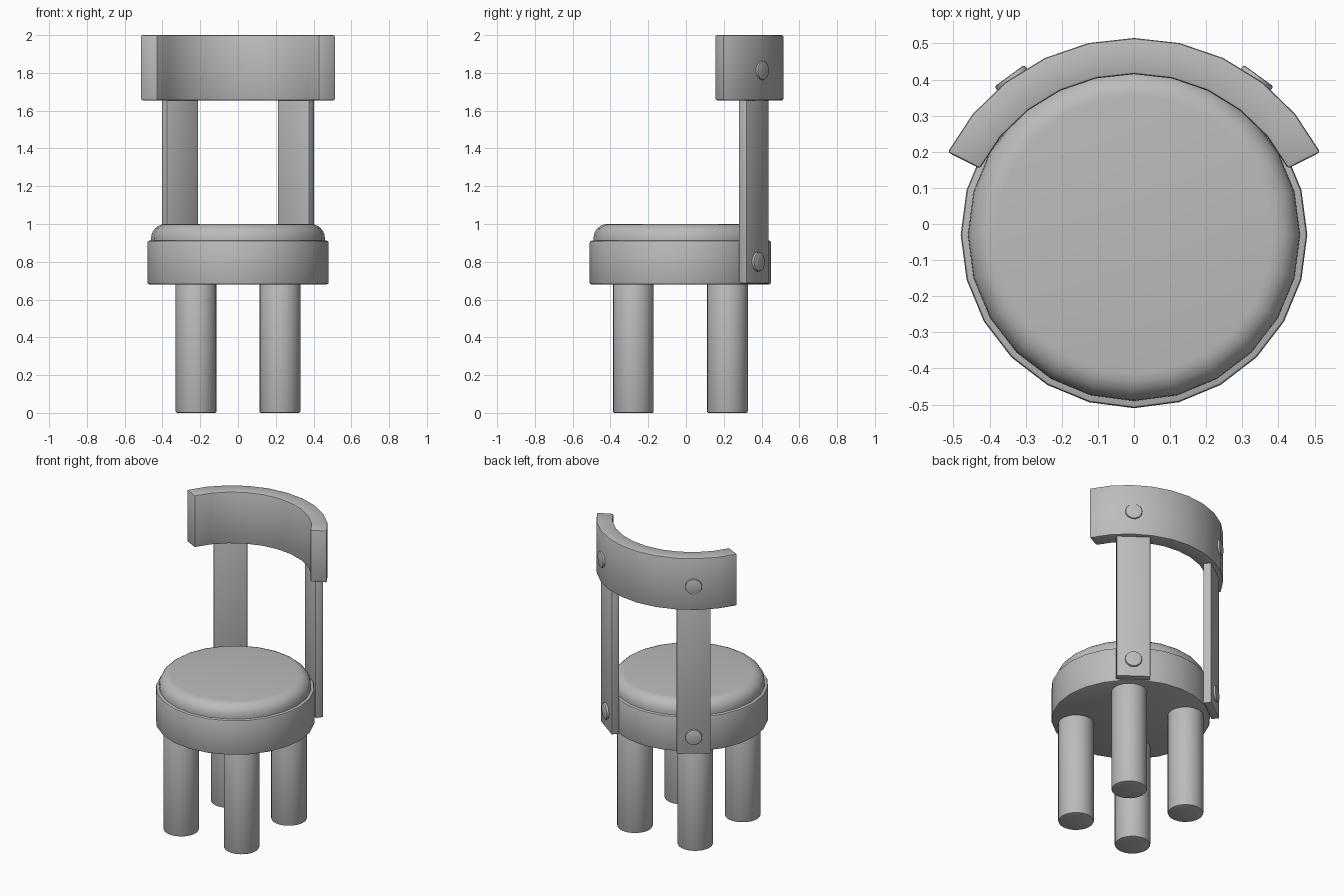
import bpy, bmesh
from math import radians, cos, sin, pi
from mathutils import Matrix, Vector

cube = bpy.data.objects.get("Cube")
if cube:
    bpy.data.objects.remove(cube, do_unlink=True)

grey = bpy.data.materials.new("plain grey")
grey.use_nodes = True
grey.diffuse_color = (0.5, 0.5, 0.5, 1)
grey.node_tree.nodes["Principled BSDF"].inputs["Base Color"].default_value = (0.5, 0.5, 0.5, 1)

SEAT_Y = -0.03                       # centre of the seat
BACK_Y = -0.064                      # centre of the backrest arc
INNER, OUTER = 0.479, 0.579          # backrest radii
POST_ANGLE = radians(54)


def finish(bm, name, bevel=0.0, segments=2, sharp=32):
    bmesh.ops.recalc_face_normals(bm, faces=bm.faces)
    mesh = bpy.data.meshes.new(name)
    bm.to_mesh(mesh)
    bm.free()
    mesh.materials.append(grey)
    ob = bpy.data.objects.new(name, mesh)
    bpy.context.collection.objects.link(ob)
    bpy.ops.object.select_all(action='DESELECT')
    ob.select_set(True)
    bpy.context.view_layer.objects.active = ob
    if bevel:
        mod = ob.modifiers.new("Bevel", 'BEVEL')
        mod.width, mod.segments = bevel, segments
        mod.limit_method, mod.angle_limit = 'ANGLE', radians(40)
        bpy.ops.object.modifier_apply(modifier=mod.name)
    bpy.ops.object.shade_smooth_by_angle(angle=radians(sharp))
    return ob


def cylinder(name, radius, z0, z1, x, y, sides=24, bevel=0.008):
    bm = bmesh.new()
    bmesh.ops.create_cone(bm, cap_ends=True, segments=sides, radius1=radius, radius2=radius,
                          depth=z1 - z0, matrix=Matrix.Translation((x, y, (z0 + z1) / 2)))
    return finish(bm, name, bevel)


def around_back(angle, radius, z):
    return Vector((radius * cos(angle), BACK_Y + radius * sin(angle), z))


# Seat drum and padded cushion
cylinder("seat_base", 0.48, 0.68, 0.912, 0, SEAT_Y, bevel=0.01)

profile = [(0, 0.88), (0.46, 0.88), (0.46, 0.925)]
profile += [(0.385 + 0.075 * cos(a), 0.925 + 0.075 * sin(a)) for a in [pi / 12 * i for i in range(1, 7)]]
profile.append((0, 1.0))
bm = bmesh.new()
verts = [bm.verts.new((r, 0, z)) for r, z in profile]
edges = [bm.edges.new(pair) for pair in zip(verts, verts[1:])]
bmesh.ops.spin(bm, geom=verts + edges, cent=(0, 0, 0), axis=(0, 0, 1), angle=2 * pi, steps=24)
bmesh.ops.remove_doubles(bm, verts=bm.verts, dist=0.0005)
bmesh.ops.translate(bm, verts=bm.verts, vec=(0, SEAT_Y, 0))
finish(bm, "seat_cushion")

# Four round legs
for side, sx in (("right", -1), ("left", 1)):
    for end, sy in (("front", -1), ("back", 1)):
        cylinder(f"{end}_{side}_leg", 0.108, 0, 0.69, 0.222 * sx, SEAT_Y + 0.249 * sy)

# Curved backrest
bm = bmesh.new()
steps, half = 10, radians(63)
rings = []
for i in range(steps + 1):
    a = pi / 2 - half + 2 * half * i / steps
    rings.append([bm.verts.new(around_back(a, r, z))
                  for r, z in ((INNER, 1.655), (OUTER, 1.655), (OUTER, 2.0), (INNER, 2.0))])
for a, b in zip(rings, rings[1:]):
    for k in range(4):
        bm.faces.new((a[k], a[(k + 1) % 4], b[(k + 1) % 4], b[k]))
bm.faces.new(rings[0])
bm.faces.new(rings[-1])
finish(bm, "backrest", bevel=0.008)

# Posts and bolts on each side
for side, angle in (("left", POST_ANGLE), ("right", pi - POST_ANGLE)):
    turn = Matrix.Rotation(angle, 4, 'Z')
    bm = bmesh.new()
    bmesh.ops.create_cube(bm, size=1, matrix=Matrix.Translation(around_back(angle, 0.523, 1.27))
                          @ turn @ Matrix.Diagonal((0.05, 0.204, 1.17, 1)))
    finish(bm, f"{side}_back_post", bevel=0.006)
    for level, z, tip in (("upper", 1.813, 0.587), ("lower", 0.8, 0.562)):
        bm = bmesh.new()
        bmesh.ops.create_cone(bm, cap_ends=True, segments=20, radius1=0.051, radius2=0.051, depth=0.04,
                              matrix=Matrix.Translation(around_back(angle, tip - 0.02, z))
                              @ turn @ Matrix.Rotation(pi / 2, 4, 'Y'))
        finish(bm, f"{side}_{level}_bolt", bevel=0.006)
